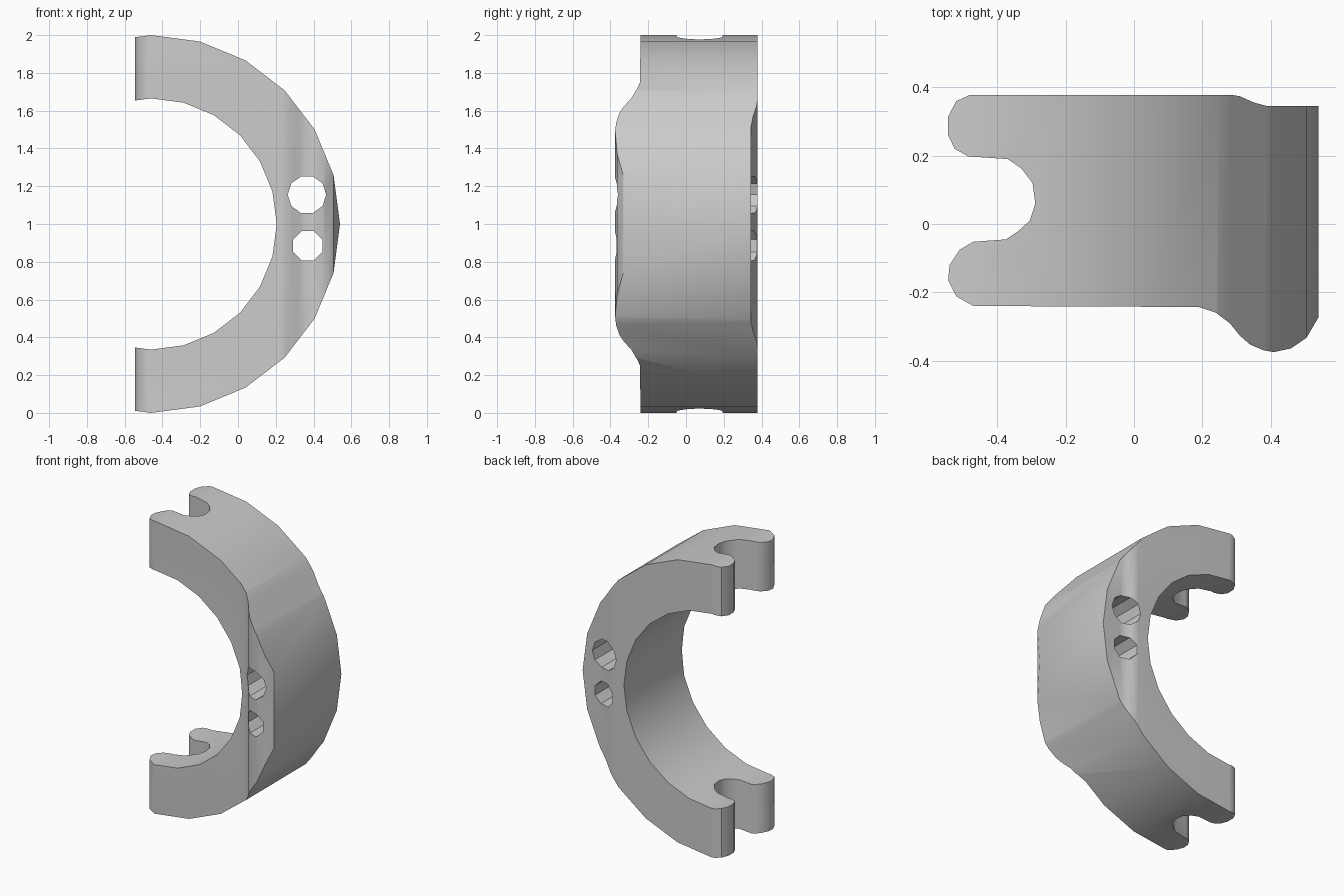
import bpy, bmesh, math
from mathutils import Vector

if "Cube" in bpy.data.objects:
    bpy.data.objects.remove(bpy.data.objects["Cube"], do_unlink=True)

grey = bpy.data.materials.new("plain grey")
grey.use_nodes = True
grey.diffuse_color = (0.6, 0.6, 0.6, 1)
grey.node_tree.nodes["Principled BSDF"].inputs["Base Color"].default_value = grey.diffuse_color


def prism(name, points, sweep):
    """Closed outline swept along a vector."""
    bm = bmesh.new()
    face = bm.faces.new([bm.verts.new(p) for p in points])
    swept = bmesh.ops.extrude_face_region(bm, geom=[face])["geom"]
    bmesh.ops.translate(bm, vec=Vector(sweep),
                        verts=[v for v in swept if isinstance(v, bmesh.types.BMVert)])
    bmesh.ops.recalc_face_normals(bm, faces=bm.faces)
    mesh = bpy.data.meshes.new(name)
    bm.to_mesh(mesh)
    bm.free()
    mesh.materials.append(grey)
    obj = bpy.data.objects.new(name, mesh)
    bpy.context.collection.objects.link(obj)
    return obj


def disc(name, x, z, radius, sides, turn=0.0):
    """Cylinder running front to back."""
    angles = [turn + math.tau * i / sides for i in range(sides)]
    return prism(name, [(x + radius * math.cos(a), -0.6, z + radius * math.sin(a))
                        for a in angles], (0, 1.2, 0))


def cut(obj, tool, operation):
    mod = obj.modifiers.new(tool.name, 'BOOLEAN')
    mod.object, mod.operation, mod.solver = tool, operation, 'EXACT'
    tool.hide_render = True
    bpy.context.view_layer.objects.active = obj
    bpy.ops.object.modifier_apply(modifier=mod.name)
    bpy.data.objects.remove(tool, do_unlink=True)


# Plan outline: forked open ends, round front lip, shallow step at the back
outline = [
    (0.7, 0.345), (0.39, 0.345), (0.35, 0.356), (0.31, 0.374), (0.285, 0.378),
    (-0.48, 0.378), (-0.52, 0.36), (-0.544, 0.315), (-0.544, 0.26), (-0.525, 0.22),
    (-0.485, 0.198), (-0.37, 0.19), (-0.33, 0.163), (-0.297, 0.12), (-0.289, 0.06),
    (-0.305, 0.01), (-0.34, -0.022), (-0.375, -0.045), (-0.47, -0.052),
    (-0.51, -0.075), (-0.54, -0.12), (-0.544, -0.165), (-0.52, -0.212), (-0.47, -0.24),
    (0.19, -0.243), (0.24, -0.26), (0.28, -0.29), (0.31, -0.327), (0.34, -0.353),
    (0.38, -0.37), (0.41, -0.375), (0.46, -0.364), (0.505, -0.333), (0.542, -0.27),
    (0.7, -0.2),
]

# C-shaped clip body
body = disc("clip_body", -0.46, 1, 1.0, 24)
cut(body, disc("bore", -0.46, 1, 0.665, 24), 'DIFFERENCE')
cut(body, prism("plan", [(x, y, -0.2) for x, y in outline], (0, 0, 2.4)), 'INTERSECT')

# Two through holes in the thick side
cut(body, disc("upper_hole", 0.365, 1.155, 0.102, 10), 'DIFFERENCE')
cut(body, disc("lower_hole", 0.37, 0.885, 0.084, 8, math.pi / 8), 'DIFFERENCE')

body.select_set(True)
bpy.context.view_layer.objects.active = body
bpy.ops.object.shade_smooth_by_angle(angle=math.radians(35))
